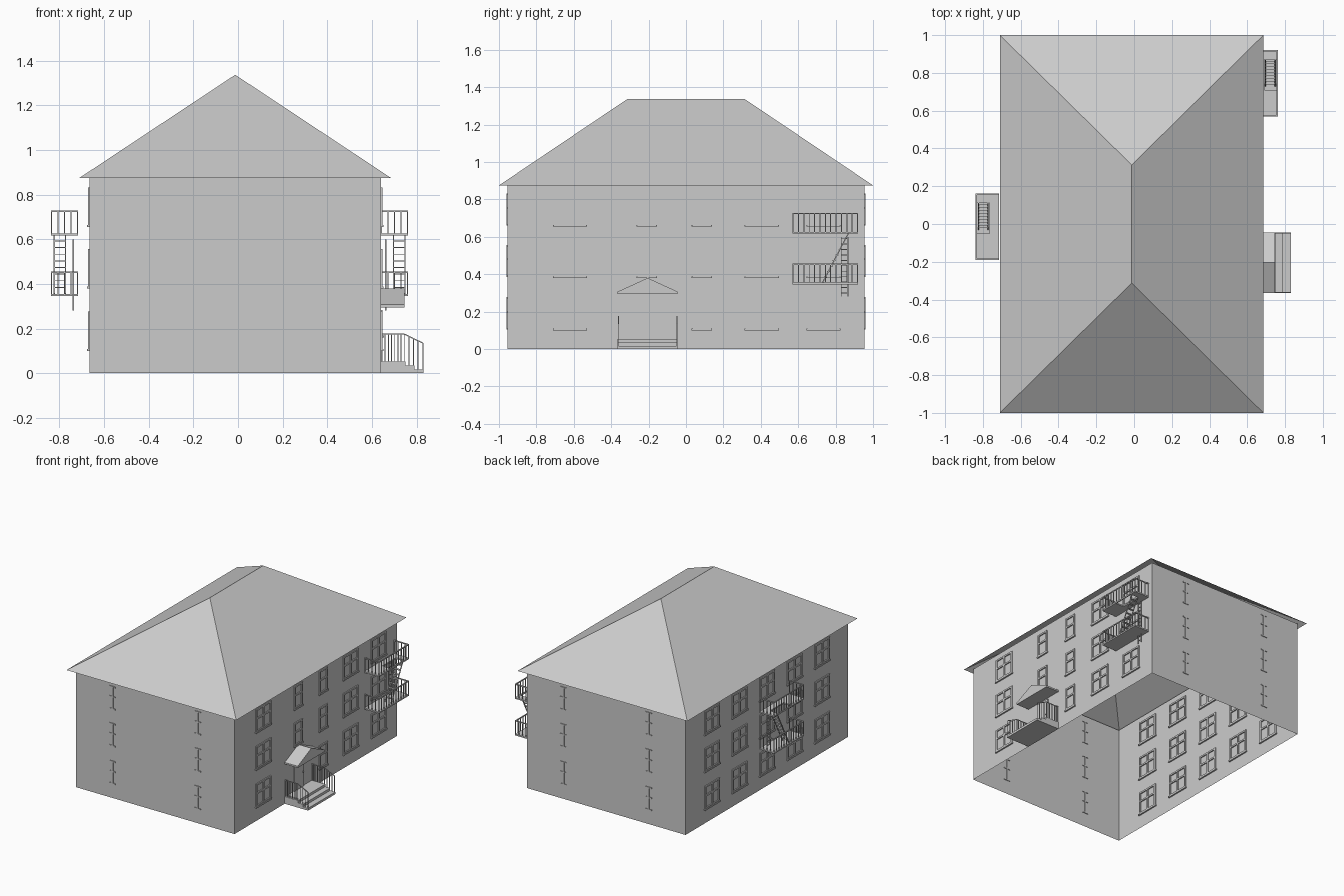
import bpy, bmesh
from mathutils import Vector

cube = bpy.data.objects.get("Cube")
if cube:
    bpy.data.objects.remove(cube, do_unlink=True)

grey = bpy.data.materials.new("plain_grey")
grey.use_nodes = True
grey.diffuse_color = (0.6, 0.6, 0.6, 1)
grey.node_tree.nodes["Principled BSDF"].inputs["Base Color"].default_value = (0.6, 0.6, 0.6, 1)


def finish(name, bm):
    bmesh.ops.recalc_face_normals(bm, faces=bm.faces)
    mesh = bpy.data.meshes.new(name)
    bm.to_mesh(mesh)
    bm.free()
    mesh.materials.append(grey)
    obj = bpy.data.objects.new(name, mesh)
    bpy.context.collection.objects.link(obj)
    return obj


def box(bm, x, y, z):
    """Add a box from three (low, high) ranges."""
    verts = bmesh.ops.create_cube(bm, size=1)["verts"]
    for v in verts:
        v.co = [(r[0] + r[1]) / 2 + c * (r[1] - r[0]) for r, c in zip((x, y, z), v.co)]


def bar(bm, a, b, t=0.005):
    """Add a square bar between two points."""
    a, b = Vector(a), Vector(b)
    d = b - a
    turn = d.to_track_quat('Z', 'Y')
    for v in bmesh.ops.create_cube(bm, size=1)["verts"]:
        v.co = (a + b) / 2 + turn @ Vector((v.co.x * t, v.co.y * t, v.co.z * d.length))


def spread(a, b, n):
    return [a + (b - a) * i / (n - 1) for i in range(n)]


X0, X1, Y, H = -0.665, 0.64, 0.955, 0.875
MID = (X0 + X1) / 2

# Walls: an open shell
bm = bmesh.new()
box(bm, (X0, X1), (-Y, Y), (0, H))
bmesh.ops.delete(bm, geom=[f for f in bm.faces if abs(f.normal.z) > 0.5], context='FACES_ONLY')
finish("walls", bm)

# Hipped roof: four slopes meeting at a ridge
bm = bmesh.new()
a, b, c, d = [bm.verts.new((x, y, H)) for x, y in
              ((MID - 0.698, -1), (MID + 0.698, -1), (MID + 0.698, 1), (MID - 0.698, 1))]
r0, r1 = [bm.verts.new((MID, y, 1.337)) for y in (-0.313, 0.313)]
for f in ((a, b, r0), (b, c, r1, r0), (c, d, r1), (d, a, r0, r1)):
    bm.faces.new(f)
finish("roof", bm)

# Side windows: frames standing slightly proud of the wall
ROWS = (0.105, 0.385, 0.66)
TALL = 0.172


def window(bm, wall, y, z, w):
    x = (wall - 0.008, wall + 0.008)
    t = 0.012
    stiles = (-w / 2, 0, w / 2) if w > 0.12 else (-w / 2, w / 2)
    for s in stiles:
        box(bm, x, (y + s - t / 2, y + s + t / 2), (z, z + TALL))
    for h in (0, TALL * 0.55, TALL - t):
        box(bm, x, (y - w / 2, y + w / 2), (z + h, z + h + t))
    box(bm, (wall - 0.011, wall + 0.011), (y - w / 2 - 0.012, y + w / 2 + 0.012), (z - 0.006, z + 0.004))


bm = bmesh.new()
for z in ROWS:
    for i in range(-2, 3):
        window(bm, X0, i * 0.323, z, 0.16)
finish("left_side_windows", bm)

bm = bmesh.new()
for z in ROWS:
    for y in (-0.62, 0.405, 0.735):
        window(bm, X1, y, z, 0.16)
    for y in (-0.21, 0.085):
        if y > 0 or z > 0.3:
            window(bm, X1, y, z, 0.085)
finish("right_side_windows", bm)

# Slim end windows: a stile with three short rails
for name, wall in (("front_windows", -Y), ("back_windows", Y)):
    bm = bmesh.new()
    y = (wall - 0.005, wall + 0.005)
    for x in (MID - 0.35, MID + 0.35):
        for z in ROWS:
            box(bm, (x - 0.006, x + 0.006), y, (z, z + TALL))
            for h in (0, 0.09, TALL - 0.008):
                box(bm, (x - 0.025, x + 0.025), y, (z + h, z + h + 0.008))
    finish(name, bm)


def fire_escape(name, inner, side, y0):
    """Two railed landings, a stair between them and a drop ladder."""
    bm = bmesh.new()
    y1 = y0 + 0.35
    outer = inner + side * 0.122

    def xs(p, q):
        return tuple(sorted((inner + side * p, inner + side * q)))

    hole = (y0 + 0.14, y0 + 0.30)
    for z in (0.35, 0.622):
        deck = (z - 0.005, z + 0.005)
        if z < 0.5:
            box(bm, xs(0, 0.122), (y0, y1), deck)
        else:  # leave a stairwell in the upper landing
            box(bm, xs(0, 0.122), (y0, hole[0]), deck)
            box(bm, xs(0, 0.122), (hole[1], y1), deck)
            box(bm, xs(0, 0.05), hole, deck)
            box(bm, xs(0.114, 0.122), hole, deck)
        top = z + 0.103
        ends = (y0 + 0.003, y1 - 0.003)
        edge = outer - side * 0.003
        bar(bm, (edge, y0, top), (edge, y1, top), 0.007)
        for y in spread(*ends, 13):
            bar(bm, (edge, y, z), (edge, y, top))
        for y in ends:
            bar(bm, (inner, y, top), (outer, y, top), 0.007)
            for x in spread(inner + side * 0.003, edge, 5):
                bar(bm, (x, y, z), (x, y, top))
    # Stair
    low, high = (y0 + 0.16, 0.355), (y0 + 0.30, 0.622)
    for p in (0.057, 0.108):
        x = inner + side * p
        bar(bm, (x, *low), (x, *high), 0.006)
    for y, z in list(zip(spread(low[0], high[0], 10), spread(low[1], high[1], 10)))[1:-1]:
        box(bm, xs(0.057, 0.108), (y - 0.008, y + 0.008), (z - 0.002, z + 0.002))
    # Ladder
    x = inner + side * 0.022
    for y in (y0 + 0.26, y0 + 0.295):
        bar(bm, (x, y, 0.28), (x, y, 0.60))
    for z in spread(0.30, 0.59, 11):
        bar(bm, (x, y0 + 0.26, z), (x, y0 + 0.295, z), 0.004)
    finish(name, bm)


fire_escape("right_fire_escape", X1, 1, 0.57)
fire_escape("left_fire_escape", -0.716, -1, -0.19)

# Entrance steps
P0, P1 = -0.365, -0.045
PM = (P0 + P1) / 2
bm = bmesh.new()
for x, z in ((0.75, (0.035, 0.053)), (0.79, (0.017, 0.035)), (0.832, (0, 0.017))):
    box(bm, (X1, x), (P0, P1), z)
finish("entrance_steps", bm)

# Entrance railings
bm = bmesh.new()
for y in (P0 + 0.003, P1 - 0.003):
    bar(bm, (X1, y, 0.175), (0.745, y, 0.175))
    bar(bm, (0.745, y, 0.175), (0.828, y, 0.135))
    for x in spread(0.645, 0.745, 8):
        bar(bm, (x, y, 0.05), (x, y, 0.175), 0.004)
    for x, top in list(zip(spread(0.745, 0.828, 5), spread(0.175, 0.135, 5)))[1:]:
        bar(bm, (x, y, 0.033 if x < 0.79 else 0.015), (x, y, top), 0.004)
finish("entrance_railings", bm)

# Door with knob
bm = bmesh.new()
box(bm, (X1, X1 + 0.007), (PM - 0.054, PM + 0.054), (0.053, 0.283))
box(bm, (X1, X1 + 0.015), (PM + 0.037, PM + 0.045), (0.16, 0.168))
finish("door", bm)

# Gabled canopy, extruded from its profile
bm = bmesh.new()
profile = [(P0, 0.295), (P1, 0.295), (P1, 0.307), (PM, 0.38), (P0, 0.307)]
face = bm.faces.new([bm.verts.new((X1, y, z)) for y, z in profile])
new = bmesh.ops.extrude_face_region(bm, geom=[face])["geom"]
for v in new:
    if isinstance(v, bmesh.types.BMVert):
        v.co.x = 0.747
if face.is_valid is False:
    bmesh.ops.holes_fill(bm, edges=bm.edges)
finish("entrance_canopy", bm)
